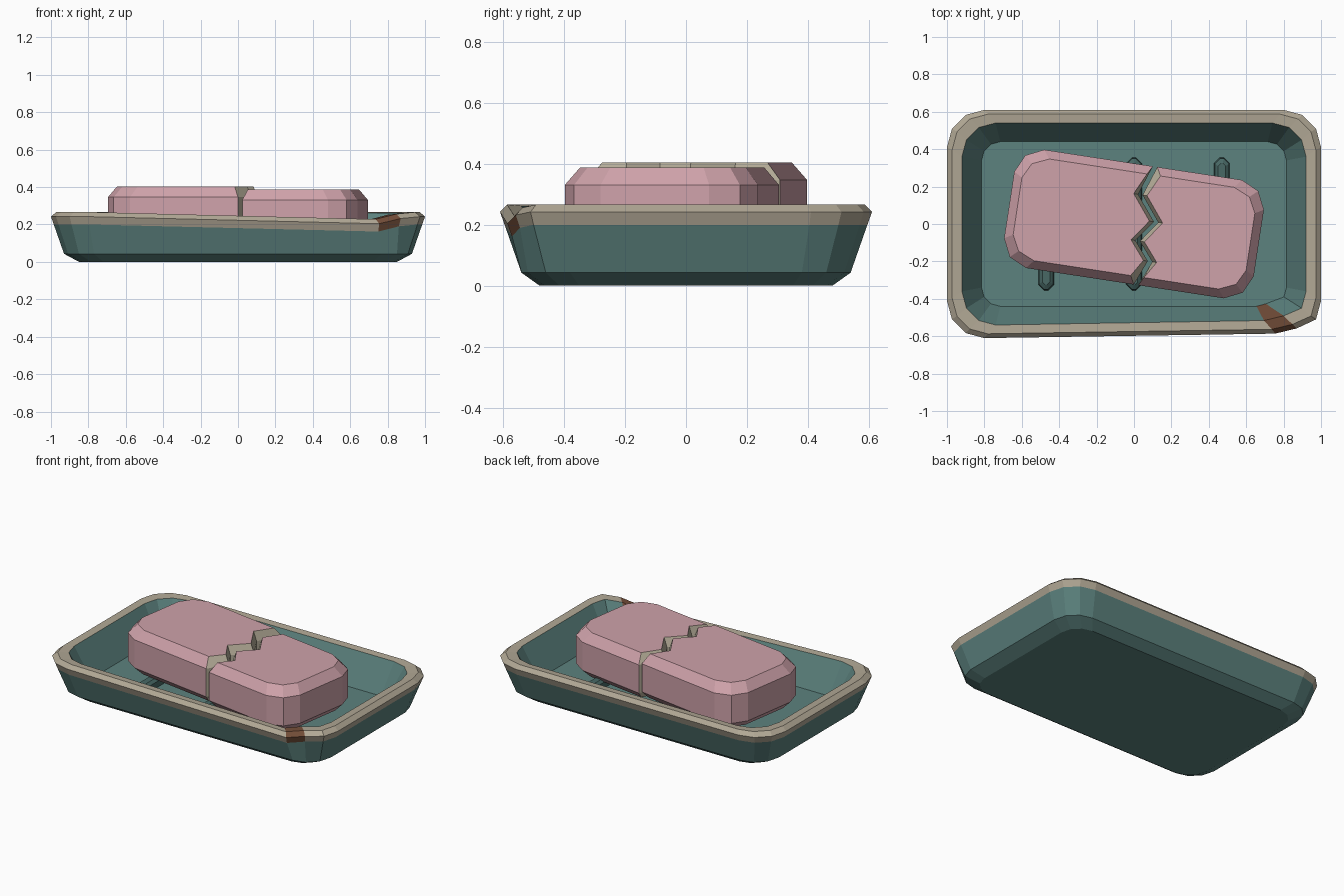
import bpy, bmesh, math
from mathutils import Matrix, Vector

cube = bpy.data.objects.get("Cube")
if cube:
    bpy.data.objects.remove(cube, do_unlink=True)


def material(name, rgb):
    m = bpy.data.materials.new(name)
    m.use_nodes = True
    m.diffuse_color = (*rgb, 1)
    m.node_tree.nodes["Principled BSDF"].inputs["Base Color"].default_value = (*rgb, 1)
    return m


teal = material("teal_glaze", (0.107, 0.223, 0.209))
dark_teal = material("dark_teal", (0.065, 0.14, 0.13))
clay = material("bare_clay_rim", (0.44, 0.39, 0.30))
brown = material("chipped_brown", (0.17, 0.075, 0.04))
pink = material("pink_soap", (0.62, 0.36, 0.40))
cream = material("broken_soap", (0.50, 0.45, 0.34))


def loft(name, rings, mats, rule):
    """Skin closed rings, cap both ends; rule(band, column) picks the colour."""
    bm = bmesh.new()
    loops = [[bm.verts.new(p) for p in ring] for ring in rings]
    n = len(loops[0])
    for b in range(len(loops) - 1):
        for i in range(n):
            j = (i + 1) % n
            f = bm.faces.new((loops[b][i], loops[b][j], loops[b + 1][j], loops[b + 1][i]))
            f.material_index = rule(b, i)
    bm.faces.new(loops[0][::-1])
    bm.faces.new(loops[-1])
    bmesh.ops.recalc_face_normals(bm, faces=bm.faces)
    mesh = bpy.data.meshes.new(name)
    bm.to_mesh(mesh)
    bm.free()
    for m in mats:
        mesh.materials.append(m)
    ob = bpy.data.objects.new(name, mesh)
    bpy.context.collection.objects.link(ob)
    return ob


def rounded(hx, hy, r, z, steps=3):
    """Counter-clockwise rounded rectangle, starting at the +x +y corner."""
    pts = []
    for k, (sx, sy) in enumerate(((1, 1), (-1, 1), (-1, -1), (1, -1))):
        for s in range(steps + 1):
            a = math.pi / 2 * (k + s / steps)
            pts.append(Vector((sx * (hx - r) + r * math.cos(a),
                               sy * (hy - r) + r * math.sin(a), z)))
    return pts


# Dish: outer wall, rim, inner wall and floor in one skin
dish = [rounded(*p) for p in (
    (0.85, 0.48, 0.13, 0), (0.93, 0.54, 0.16, 0.043), (0.985, 0.595, 0.19, 0.20),
    (1.0, 0.61, 0.20, 0.242), (0.972, 0.587, 0.19, 0.266),
    (0.92, 0.54, 0.18, 0.262), (0.815, 0.44, 0.10, 0.07))]

# Chip: the rim sags at the front left corner
CHIP = 12
for ring in dish[2:6]:
    ring[CHIP] += Vector((-0.045, 0.024, -0.038))
    ring[CHIP + 1] += Vector((-0.03, 0.025, -0.01))
for i in (CHIP, CHIP + 1):
    dish[6][i].x -= 0.06


def dish_colour(band, column):
    if band >= 2 and column == CHIP:
        return 2
    return 1 if band in (2, 3, 4) else 0


loft("dish", dish, [teal, clay, brown], dish_colour)

# Drain ribs on the dish floor
for k, x in enumerate((-0.47, 0.0, 0.47)):
    rings = [rounded(0.042, 0.355, 0.03, 0.065, 1), rounded(0.038, 0.35, 0.028, 0.105, 1),
             rounded(0.02, 0.325, 0.015, 0.12, 1)]
    rib = loft(f"drain_rib_{k + 1}", rings, [dark_teal], lambda b, c: 0)
    rib.location.x = x

# Soap bar snapped in two along a zigzag
ZIGZAG = ((0.065, 0.32), (0.01, 0.16), (0.115, 0.028),
          (0.033, -0.086), (0.115, -0.185), (0.06, -0.32))
CORNER = ((0.675, 0.18), (0.63, 0.275), (0.535, 0.32))
LEVELS = ((0.12, 0.04, 0.03), (0.165, 0, 0.012), (0.347, 0, 0.012), (0.404, 0.045, 0.036))


def soap_half(name, side, drop):
    rings = []
    for z, inset, gap in LEVELS:
        ku, kv = 1 - inset / 0.675, 1 - inset / 0.32
        end = [(side * u * ku, -v * kv) for u, v in reversed(CORNER)]
        end += [(side * u * ku, v * kv) for u, v in CORNER]
        crack = [(u + side * gap, v * (kv if abs(v) > 0.3 else 1)) for u, v in ZIGZAG]
        rings.append([Vector((u, v, z - drop)) for u, v in end + crack])
    first = 2 * len(CORNER)
    last = first + len(ZIGZAG) - 1
    ob = loft(name, rings, [pink, cream], lambda b, c: int(first <= c < last))
    ob.data.transform(Matrix.Rotation(math.radians(-8.7), 4, "Z"))


soap_half("soap_right_half", -1, 0)
soap_half("soap_left_half", 1, 0.016)
